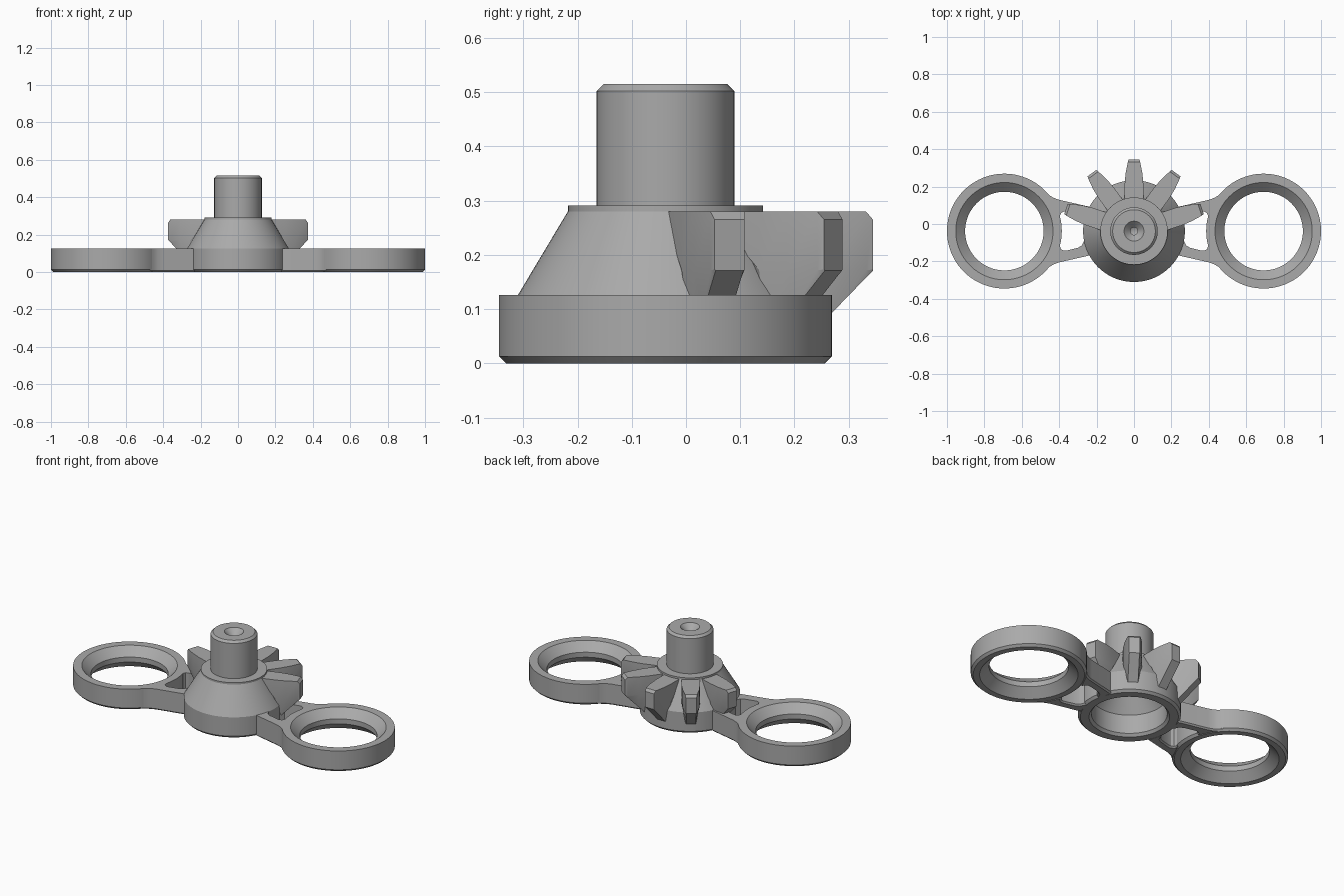
import bpy, bmesh, math
from mathutils import Matrix

if "Cube" in bpy.data.objects:
    bpy.data.objects.remove(bpy.data.objects["Cube"])

AXIS_Y = -0.038      # shaft axis
PLATE = 0.126        # base plate height
RING_X = 0.693       # ring centre
CHAMFER = 0.013

metal = bpy.data.materials.new("grey_metal")
metal.use_nodes = True
GREY = (0.4, 0.4, 0.4, 1)
metal.diffuse_color = GREY
metal.node_tree.nodes["Principled BSDF"].inputs["Base Color"].default_value = GREY


def finish(bm, name, x=0.0, mirror=None):
    bmesh.ops.remove_doubles(bm, verts=bm.verts, dist=1e-5)
    bmesh.ops.recalc_face_normals(bm, faces=bm.faces)
    mesh = bpy.data.meshes.new(name)
    bm.to_mesh(mesh)
    bm.free()
    mesh.materials.append(metal)
    obj = bpy.data.objects.new(name, mesh)
    bpy.context.collection.objects.link(obj)
    obj.location = (0, AXIS_Y, 0)
    if mirror:
        mod = obj.modifiers.new("Mirror", "MIRROR")
        mod.use_axis = mirror
        mod.use_mirror_merge = False
    bpy.ops.object.select_all(action="DESELECT")
    obj.select_set(True)
    bpy.context.view_layer.objects.active = obj
    bpy.ops.object.shade_smooth_by_angle(angle=math.radians(25))
    return obj


def lathe(name, profile, closed, x=0.0, mirror=None, steps=96):
    """Spin an (r, z) profile about a vertical axis at x."""
    bm = bmesh.new()
    verts = [bm.verts.new((x + r, 0, z)) for r, z in profile]
    edges = [bm.edges.new(pair) for pair in zip(verts, verts[1:])]
    if closed:
        edges.append(bm.edges.new((verts[-1], verts[0])))
    bmesh.ops.spin(bm, geom=verts + edges, cent=(x, 0, 0), axis=(0, 0, 1),
                   angle=math.tau, steps=steps, use_duplicate=False)
    return finish(bm, name, mirror=mirror)


# Hub: hollow underside, cone, collar, shaft and centre-drilled end
lathe("hub_and_shaft", [
    (0, 0.24), (0.12, 0.24), (0.2, PLATE), (0.2, 0.015), (0.213, 0),
    (0.272 - CHAMFER, 0), (0.272, CHAMFER), (0.272, PLATE),
    (0.18, 0.28), (0.18, 0.291), (0.127, 0.291),
    (0.127, 0.502), (0.114, 0.515), (0.053, 0.515),
    (0.02, 0.482), (0.02, 0.45), (0, 0.44)], closed=False)

# Side rings: countersunk from both sides
lathe("side_rings", [
    (0.307 - CHAMFER, 0), (0.307, CHAMFER), (0.307, PLATE),
    (0.26, PLATE), (0.21, 0.078), (0.21, 0.048), (0.26, 0)],
    closed=True, x=RING_X, mirror=(True, False, False))

# Arms: two bands on each side, leaving a rounded window between them
outline = [
    (0.225, 0.125), (0.25, 0.133), (0.40, 0.167), (0.43, 0.178), (0.45, 0.19),
    (0.47, 0.21), (0.41, 0.085), (0.396, 0.08), (0.39, 0.097), (0.375, 0.105),
    (0.36, 0.104), (0.3, 0.089), (0.28, 0.078), (0.267, 0.052), (0.25, 0.04)]
bm = bmesh.new()
base = bm.faces.new([bm.verts.new((x, y, 0)) for x, y in outline])
ext = bmesh.ops.extrude_face_region(bm, geom=[base], use_keep_orig=True)
for v in ext["geom"]:
    if isinstance(v, bmesh.types.BMVert):
        v.co.z = PLATE
bmesh.ops.recalc_face_normals(bm, faces=bm.faces)
low = [e for e in bm.edges if all(v.co.z < 0.001 for v in e.verts)]
bmesh.ops.bevel(bm, geom=low, offset=0.008, segments=1, affect="EDGES")
finish(bm, "arm_bands", mirror=(True, True, False))

# Gear teeth: (radius, half width, top, flank bottom, underside)
stations = [
    (0.16, 0.05, 0.28, 0.26, 0.25), (0.25, 0.05, 0.28, 0.172, 0.034),
    (0.31, 0.045, 0.28, 0.172, 0.096), (0.37, 0.033, 0.28, 0.172, 0.158),
    (0.383, 0.029, 0.265, 0.173, 0.171)]
bm = bmesh.new()
for k in range(5):
    turn = Matrix.Rotation(math.radians(18 + 36 * k), 4, "Z")
    loops = []
    for r, w, top, mid, low in stations:
        section = [(-w, top), (w, top), (w, mid), (0.027, low), (-0.027, low), (-w, mid)]
        loops.append([bm.verts.new(turn @ Matrix.Translation((r, y, z)).translation)
                      for y, z in section])
    for a, b in zip(loops, loops[1:]):
        for i in range(6):
            j = (i + 1) % 6
            bm.faces.new((a[i], a[j], b[j], b[i]))
    bm.faces.new(loops[0])
    bm.faces.new(loops[-1])
finish(bm, "gear_teeth")
